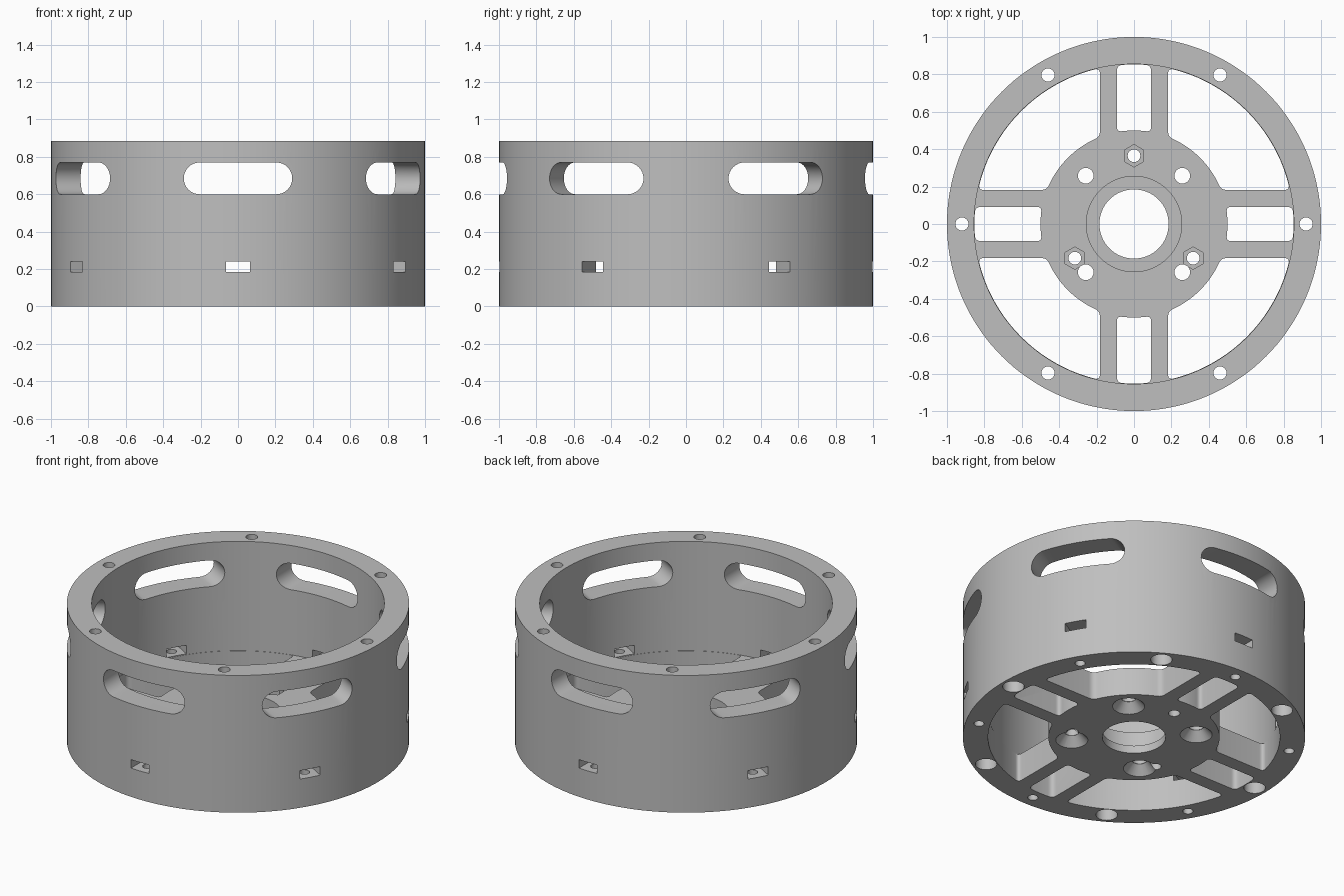
import bpy, bmesh
from math import radians, asin, cos, sin, pi
from mathutils import Matrix, Vector

if "Cube" in bpy.data.objects:
    bpy.data.objects.remove(bpy.data.objects["Cube"])

HEIGHT, FLOOR, BORE, HUB = 0.885, 0.18, 0.855, 0.5
BOLT_R, HUB_BOLT_R = 0.92, 0.365

grey = bpy.data.materials.new("plain grey")
grey.use_nodes = True
grey.diffuse_color = (0.52, 0.52, 0.52, 1)
grey.node_tree.nodes["Principled BSDF"].inputs["Base Color"].default_value = grey.diffuse_color


def make_object(name, bm):
    bmesh.ops.recalc_face_normals(bm, faces=bm.faces)
    mesh = bpy.data.meshes.new(name)
    bm.to_mesh(mesh)
    bm.free()
    mesh.materials.append(grey)
    obj = bpy.data.objects.new(name, mesh)
    bpy.context.collection.objects.link(obj)
    return obj


def prism(bm, outline, z0, z1, matrix=Matrix()):
    """Extrude a flat outline from z0 to z1, then place it."""
    low = [bm.verts.new(matrix @ Vector((x, y, z0))) for x, y in outline]
    high = [bm.verts.new(matrix @ Vector((x, y, z1))) for x, y in outline]
    bm.faces.new(low)
    bm.faces.new(high)
    n = len(low)
    for i in range(n):
        j = (i + 1) % n
        bm.faces.new((low[i], low[j], high[j], high[i]))


def polar(r, a):
    return Vector((r * cos(a), r * sin(a)))


def circle(r, n=32, start=0):
    return [polar(r, start + 2 * pi * i / n) for i in range(n)]


def cell(begin, end, r0, r1, f=0.03):
    """Filleted outline between two arcs and two side lines given as angle(r)."""
    pts = []

    def fillet(a, corner, b):
        for i in range(7):
            t = i / 6
            pts.append(a * (1 - t) ** 2 + corner * 2 * t * (1 - t) + b * t * t)

    def arc(r, a, b):
        pts.extend(polar(r, a + (b - a) * i / 20) for i in range(1, 20))

    b0, e0, b1, e1 = begin(r0), end(r0), begin(r1), end(r1)
    d0, d1 = f / r0, f / r1
    fillet(polar(r0 + f, begin(r0 + f)), polar(r0, b0), polar(r0, b0 + d0))
    arc(r0, b0 + d0, e0 - d0)
    fillet(polar(r0, e0 - d0), polar(r0, e0), polar(r0 + f, end(r0 + f)))
    fillet(polar(r1 - f, end(r1 - f)), polar(r1, e1), polar(r1, e1 - d1))
    arc(r1, e1 - d1, b1 + d1)
    fillet(polar(r1, b1 + d1), polar(r1, b1), polar(r1 - f, begin(r1 - f)))
    return pts


def turn(deg):
    return Matrix.Rotation(radians(deg), 4, 'Z')


def cut(name, bm):
    """Subtract a cutter from the housing."""
    cutter = make_object(name, bm)
    cutter.hide_render = True
    mod = housing.modifiers.new(name, 'BOOLEAN')
    mod.operation, mod.solver, mod.object = 'DIFFERENCE', 'EXACT', cutter
    bpy.context.view_layer.objects.active = housing
    bpy.ops.object.modifier_apply(modifier=name)
    bpy.data.objects.remove(cutter)


def cut_prisms(name, outline, z0, z1, placements):
    bm = bmesh.new()
    for m in placements:
        prism(bm, outline, z0, z1, m)
    cut(name, bm)


def ring(radius, angles):
    return [turn(a) @ Matrix.Translation((radius, 0, 0)) for a in angles]


# Solid drum, hollowed down to the floor plate
bm = bmesh.new()
prism(bm, circle(1, 144), 0, HEIGHT)
housing = make_object("drum_housing", bm)
cut_prisms("bore", circle(BORE, 144), FLOOR, 1, [Matrix()])

# Openings that leave four pairs of spokes
quarters = [turn(90 * i) for i in range(4)]
cut_prisms("quadrant_openings",
           cell(lambda r: asin(0.182 / r), lambda r: pi / 2 - asin(0.182 / r), HUB, BORE - 0.002),
           -0.1, 0.3, quarters)
cut_prisms("spoke_openings",
           cell(lambda r: -asin(0.092 / r), lambda r: asin(0.092 / r), HUB, BORE - 0.002),
           -0.1, 0.3, quarters)

# Hub bore with bearing seat
cut_prisms("hub_bore", circle(0.185, 64), -0.1, 0.3, [Matrix()])
cut_prisms("bearing_seat", circle(0.255, 64), 0.05, 0.3, [Matrix()])

# Rounded windows and nut slots, cut radially through the wall
odd = [30 + 60 * i for i in range(6)]
even = [60 * i for i in range(6)]
radial = Matrix(((0, 0, 1, 0), (1, 0, 0, 0), (0, 1, 0, 0), (0, 0, 0, 1)))
w, h, zc = 0.205, 0.085, 0.685
stadium = [polar(h, -pi / 2 + pi * i / 16) + Vector((w, zc)) for i in range(17)]
stadium += [polar(h, pi / 2 + pi * i / 16) + Vector((-w, zc)) for i in range(17)]
cut_prisms("windows", stadium, 0.7, 1.1, [turn(a) @ radial for a in odd])
slot = [(-0.065, 0.185), (0.065, 0.185), (0.065, 0.24), (-0.065, 0.24)]
cut_prisms("nut_slots", slot, 0.8, 1.1, [turn(a) @ radial for a in odd])

# Rim bolt holes: six short ones into the slots, six through with counterbores
cut_prisms("slot_bolt_holes", circle(0.03, 24), -0.1, 0.21, ring(BOLT_R, odd))
cut_prisms("rim_bolt_holes", circle(0.035, 24), -0.1, 1, ring(BOLT_R, even))
cut_prisms("rim_counterbores", circle(0.063, 32), -0.1, 0.08, ring(BOLT_R, even))

# Hub: four countersunk holes
diagonals = [45 + 90 * i for i in range(4)]
cut_prisms("hub_holes", circle(0.042, 32), -0.1, 0.3, ring(HUB_BOLT_R, diagonals))
bm = bmesh.new()
for m in ring(HUB_BOLT_R, diagonals):
    bmesh.ops.create_cone(bm, cap_ends=True, segments=32, radius1=0.144, radius2=0.044,
                          depth=0.11, matrix=m)
cut("countersinks", bm)

# Hub: three bolt holes with hexagonal nut pockets
thirds = [90, 210, 330]
cut_prisms("hub_bolt_holes", circle(0.034, 24), -0.1, 0.3, ring(HUB_BOLT_R, thirds))
cut_prisms("nut_pockets", circle(0.06, 6), 0.11, 0.3, ring(HUB_BOLT_R, thirds))

# Smooth curved walls, keep crisp edges
bpy.ops.object.select_all(action='DESELECT')
housing.select_set(True)
bpy.context.view_layer.objects.active = housing
bpy.ops.object.shade_smooth_by_angle(angle=radians(25))
